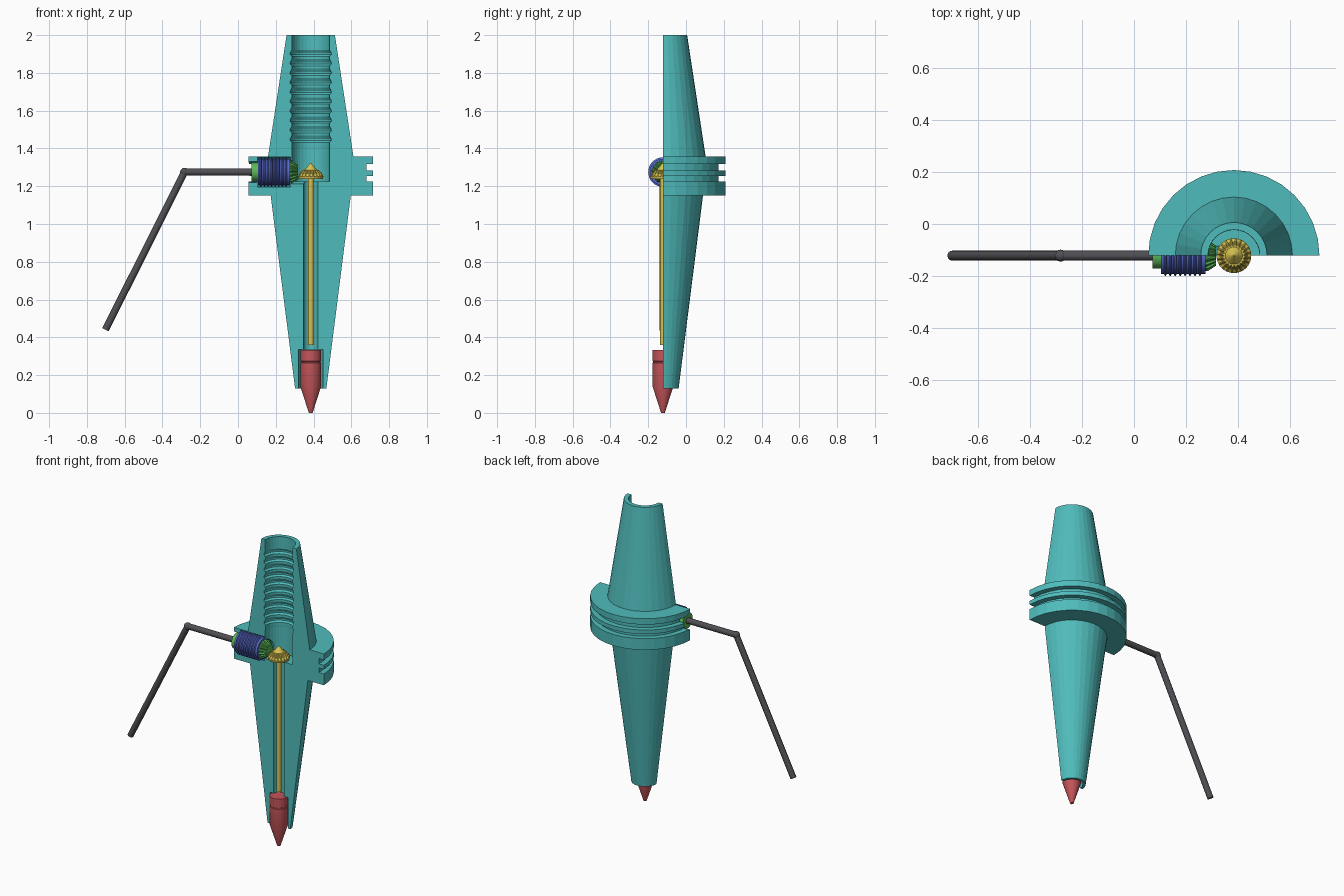
import bpy, bmesh
from math import pi, sin, cos
from mathutils import Matrix, Vector

if "Cube" in bpy.data.objects:
    bpy.data.objects.remove(bpy.data.objects["Cube"])

AX, AY, SZ = 0.385, -0.122, 1.275   # tool axis and side shaft height


def mat(name, rgb):
    m = bpy.data.materials.new(name)
    m.diffuse_color = (*rgb, 1)
    m.use_nodes = True
    m.node_tree.nodes["Principled BSDF"].inputs["Base Color"].default_value = m.diffuse_color
    return m


TEAL = mat("teal", (0.08, 0.50, 0.50))
GOLD = mat("gold", (0.68, 0.54, 0.08))
RED = mat("red", (0.55, 0.09, 0.10))
BLUE = mat("blue", (0.10, 0.15, 0.62))
GREEN = mat("green", (0.10, 0.48, 0.10))
DARK = mat("dark_grey", (0.08, 0.08, 0.09))


def lathe(name, prof, matrix, material=None, segs=32, half=False, teeth=0, toothed=(), smooth=True):
    """Revolve (radius, height) points; half gives a closed, sectioned solid."""
    bm = bmesh.new()
    if teeth:
        segs = teeth * 4
    rings = []
    for i in range(segs + 1 if half else segs):
        a = i / segs * (pi if half else 2 * pi)
        ring = []
        for k, (r, z) in enumerate(prof):
            if k in toothed and i % 4 < 2:
                r *= 0.86
            ring.append(bm.verts.new((r * cos(a), r * sin(a), z)))
        rings.append(ring)
    n = len(prof)
    for i in range(segs):
        a, b = rings[i], rings[(i + 1) % len(rings)]
        for k in range(n if half else n - 1):
            j = (k + 1) % n
            bm.faces.new((a[k], b[k], b[j], a[j]))
    if half:
        bm.faces.new(rings[0])
        bm.faces.new(rings[-1])
    else:
        bm.faces.new([r[0] for r in rings])
        bm.faces.new([r[-1] for r in rings])
    bmesh.ops.recalc_face_normals(bm, faces=bm.faces)
    me = bpy.data.meshes.new(name)
    bm.to_mesh(me)
    bm.free()
    ob = bpy.data.objects.new(name, me)
    bpy.context.collection.objects.link(ob)
    ob.matrix_world = matrix
    if material:
        me.materials.append(material)
    if smooth:
        bpy.ops.object.select_all(action='DESELECT')
        ob.select_set(True)
        bpy.context.view_layer.objects.active = ob
        bpy.ops.object.shade_smooth_by_angle(angle=0.5)
    return ob


UP = Matrix.Translation((AX, AY, 0))
SIDE = Matrix.Translation((0, AY, SZ)) @ Matrix.Rotation(pi / 2, 4, 'Y')

# Sectioned housing: outer taper with grooved flange, then threaded bore
outer = [(0.083, 0.13), (0.212, 1.15), (0.33, 1.15), (0.33, 1.225), (0.295, 1.225),
         (0.295, 1.255), (0.33, 1.255), (0.33, 1.282), (0.295, 1.282), (0.295, 1.318),
         (0.33, 1.318), (0.33, 1.357), (0.226, 1.357), (0.128, 2.0)]
bore = [(0.1, 2.0), (0.1, 1.92)]
for i in range(10):
    z = 1.915 - i * 0.0505
    bore += [(0.109, z - 0.010), (0.109, z - 0.018), (0.099, z - 0.028), (0.099, z - 0.042)]
bore += [(0.1, 1.40), (0.1, 1.225), (0.038, 1.225), (0.038, 0.336), (0.066, 0.336), (0.066, 0.13)]
housing = lathe("housing", outer + bore, UP, TEAL, segs=16, half=True, smooth=False)

# Side pocket for the pinion shaft
cutter = lathe("pocket_cutter", [(0.055, -0.1), (0.055, 0.103), (0.08, 0.103), (0.08, 0.278),
                                 (0.062, 0.278), (0.062, 0.35)], SIDE, smooth=False)
cutter.hide_render = True
mod = housing.modifiers.new("pocket", 'BOOLEAN')
mod.operation = 'DIFFERENCE'
mod.solver = 'EXACT'
mod.object = cutter
bpy.context.view_layer.objects.active = housing
bpy.ops.object.modifier_apply(modifier=mod.name)
bpy.data.objects.remove(cutter)

# Drive rod and bevel gear
lathe("drive_rod", [(0.015, 0.36), (0.015, 1.25)], UP, GOLD)
lathe("drive_gear", [(0.03, 1.238), (0.064, 1.238), (0.067, 1.252), (0.062, 1.264), (0.044, 1.286),
                     (0.033, 1.286), (0.003, 1.322)], UP, GOLD, teeth=20, toothed=(3, 4), smooth=False)

# Pointed tip
lathe("tip", [(0.010, 0.0), (0.055, 0.14), (0.055, 0.265), (0.052, 0.267), (0.052, 0.273),
              (0.055, 0.275), (0.055, 0.333)], UP, RED)

# Ribbed bushing around the pinion shaft
rib = [(0.05, 0.105), (0.070, 0.105)]
for i in range(8):
    x = 0.115 + i * 0.019
    rib += [(0.070, x), (0.078, x + 0.004), (0.078, x + 0.008), (0.070, x + 0.012)]
rib += [(0.070, 0.275), (0.05, 0.275)]
lathe("bushing", rib, SIDE, BLUE)

# Pinion: rear collar, core and bevel gear
lathe("pinion", [(0.05, 0.072), (0.05, 0.106), (0.045, 0.106), (0.045, 0.274), (0.058, 0.274),
                 (0.060, 0.284), (0.038, 0.317), (0.02, 0.317)], SIDE, GREEN,
      teeth=16, toothed=(5, 6), smooth=False)

# Bent crank handle
elbow, end = Vector((-0.283, AY, SZ)), Vector((-0.702, AY, 0.44))
lathe("crank_shaft", [(0.019, elbow.x), (0.019, 0.08)], SIDE, DARK, segs=16)
d = end - elbow
aim = Matrix.Translation(elbow) @ Vector((0, 0, 1)).rotation_difference(d).to_matrix().to_4x4()
lathe("crank_arm", [(0.019, 0), (0.019, d.length)], aim, DARK, segs=16)
ball = [(0.023 * sin(pi * i / 10), -0.023 * cos(pi * i / 10)) for i in range(1, 10)]
lathe("crank_elbow", ball, Matrix.Translation(elbow), DARK, segs=16)
